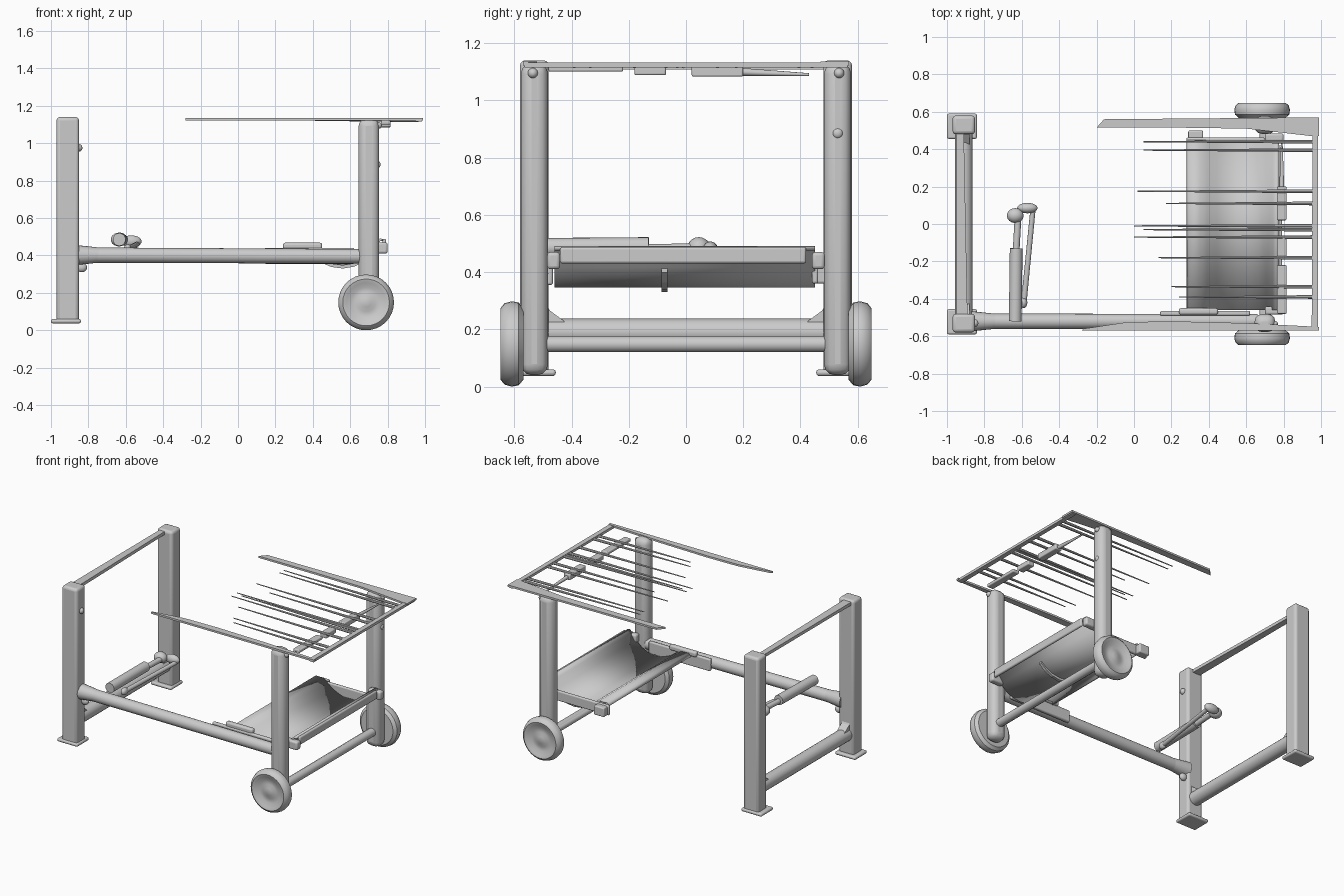
import bpy, bmesh
from math import pi, cos, sin
from mathutils import Vector

if "Cube" in bpy.data.objects:
    bpy.data.objects.remove(bpy.data.objects["Cube"])


def finish(name, bm, smooth=True, bevel=0, segs=3):
    bmesh.ops.recalc_face_normals(bm, faces=bm.faces)
    me = bpy.data.meshes.new(name)
    bm.to_mesh(me)
    bm.free()
    ob = bpy.data.objects.new(name, me)
    bpy.context.collection.objects.link(ob)
    if bevel:
        m = ob.modifiers.new("Bevel", 'BEVEL')
        m.width, m.segments = bevel, segs
    if smooth:
        bpy.ops.object.select_all(action='DESELECT')
        bpy.context.view_layer.objects.active = ob
        ob.select_set(True)
        bpy.ops.object.shade_smooth_by_angle(angle=0.7)
    return ob


def box(name, lo, hi, bevel=0.0):
    bm = bmesh.new()
    bmesh.ops.create_cube(bm, size=1)
    for v in bm.verts:
        v.co = [(a + b) / 2 + c * (b - a) for a, b, c in zip(lo, hi, v.co)]
    return finish(name, bm, True, bevel)


def rod(name, a, b, r1, r2=None, n=20):
    a, b = Vector(a), Vector(b)
    d = b - a
    bm = bmesh.new()
    bmesh.ops.create_cone(bm, cap_ends=True, segments=n, radius1=r1,
                          radius2=r1 if r2 is None else r2, depth=d.length)
    bm.transform(d.to_track_quat('Z', 'Y').to_matrix().to_4x4())
    bmesh.ops.translate(bm, verts=bm.verts, vec=(a + b) / 2)
    return finish(name, bm)


def ball(name, c, size):
    bm = bmesh.new()
    bmesh.ops.create_uvsphere(bm, u_segments=16, v_segments=10, radius=1)
    for v in bm.verts:
        v.co = [p + q * s for p, q, s in zip(c, v.co, size)]
    return finish(name, bm)


def prism(name, pts, depth):
    bm = bmesh.new()
    f = bm.faces.new([bm.verts.new(p) for p in pts])
    r = bmesh.ops.extrude_face_region(bm, geom=[f])
    bmesh.ops.translate(bm, vec=depth,
                        verts=[v for v in r['geom'] if isinstance(v, bmesh.types.BMVert)])
    return finish(name, bm, False)


def plate(name, pts, z0, z1):
    return prism(name, [(x, y, z0) for x, y in pts], (0, 0, z1 - z0))


def wheel(name, s):
    # lathe of (radius, y) profile about the axle
    prof = [(0, .640), (.025, .638), (.05, .628), (.08, .628), (.105, .642), (.125, .648),
            (.142, .634), (.149, .61), (.145, .585), (.125, .568), (0, .568)]
    bm = bmesh.new()
    n = 32
    rings = [[bm.verts.new((.685 + r * cos(2 * pi * i / n), s * y, .149 + r * sin(2 * pi * i / n)))
              for i in range(n)] for r, y in prof]
    for a, b in zip(rings, rings[1:]):
        for i in range(n):
            j = (i + 1) % n
            bm.faces.new((a[i], a[j], b[j], b[i]))
    bmesh.ops.remove_doubles(bm, verts=bm.verts, dist=1e-5)
    finish(name, bm)


# Posts, feet, wheels and bolts on both sides
for side, s in (("front", -1), ("back", 1)):
    def sbox(name, lo, hi, bevel=0.0):
        y = sorted((s * lo[1], s * hi[1]))
        return box(side + name, (lo[0], y[0], lo[2]), (hi[0], y[1], hi[2]), bevel)
    sbox("_left_post", (-.97, .48, .04), (-.85, .58, 1.14), .018)
    sbox("_left_foot", (-1.0, .455, .037), (-.84, .59, .06), .01)
    sbox("_right_post", (.645, .482, .04), (.755, .577, 1.13), .038)
    wheel(side + "_wheel", s)
    ball(side + "_post_bolt", (.75, s * .535, 1.095), (.02, .018, .018))
    sbox("_tray_mount", (.70, .44, .41), (.80, .485, .47), .012)
    # gusset blending the left cross bar into the post
    prism(side + "_left_gusset", [(-.94, s * .5, .2), (-.94, s * .5, .31), (-.94, s * .475, .265),
                                  (-.94, s * .43, .232), (-.94, s * .4, .2)], (.06, 0, 0))
ball("left_post_bolt", (-.85, -.53, .975), (.018, .02, .02))
ball("right_post_bolt", (.75, .53, .885), (.012, .018, .018))
ball("rail_bolt", (-.835, -.51, .335), (.028, .02, .025))

# Long front rail with flared joint
rod("front_rail", (-.87, -.52, .402), (.66, -.52, .395), .041, .039)
rod("rail_joint", (-.87, -.52, .402), (-.74, -.52, .402), .054, .04)
# Cross bars at each end
rod("left_cross_bar", (-.91, -.5, .19), (-.91, .5, .19), .047)
rod("right_cross_bar", (.705, -.5, .148), (.705, .5, .148), .028)
rod("axle", (.69, -.6, .149), (.69, .6, .149), .02)
# Thin tapering top bar on the left
plate("left_top_bar", [(-.95, -.5), (-.89, -.5), (-.91, .5), (-.95, .5)], 1.108, 1.13)

# Grill frame
plate("grill_front_strip", [(-.28, -.57), (.99, -.57), (.99, -.55), (.6, -.53), (.2, -.52),
                            (-.04, -.525), (-.27, -.56)], 1.122, 1.135)
plate("grill_back_strip", [(-.2, .515), (.25, .515), (.6, .51), (.95, .47), (.99, .47),
                           (.99, .57), (-.16, .56)], 1.122, 1.135)
plate("grill_end_strip", [(.95, -.565), (.985, -.565), (.985, .565), (.955, .565)], 1.115, 1.133)
# Tapering grill rods: y, left end
for y, x in [(.44, .05), (.395, .05), (.175, .02), (.11, .17), (-.01, 0), (-.03, .05),
             (-.07, 0), (-.18, .13), (-.335, .2), (-.39, .24)]:
    rod("grill_rod", (.965, y, 1.122), (x, y, 1.129), .010, .003, 8)
# Supports under the grill
for y0, y1, z in [(.02, .2, 1.095), (-.18, -.07, 1.10), (-.48, -.22, 1.112)]:
    box("grill_support", (.765, y0, z - .012), (.815, y1, 1.122), .006)
rod("grill_support_tip", (.79, .18, 1.1), (.79, .43, 1.09), .014, .005, 10)

# Curved trough-shaped sheet tray: profile in x, z
prof = [(.285, .425), (.295, .445), (.35, .442), (.39, .42), (.44, .385), (.50, .36), (.56, .352),
        (.62, .362), (.67, .385), (.71, .42), (.745, .47), (.76, .485), (.775, .482)]
bm = bmesh.new()
rows = [[bm.verts.new((x, y, z)) for x, z in prof] for y in (-.46, .45)]
for i in range(len(prof) - 1):
    bm.faces.new((rows[0][i], rows[0][i + 1], rows[1][i + 1], rows[1][i]))
tray = finish("tray", bm)
m = tray.modifiers.new("Solidify", 'SOLIDIFY')
m.thickness, m.offset = .012, 0
# Hand bar along the tray's outer edge
box("tray_bar", (.772, -.44, .43), (.792, .42, .488), .009)
# Curved rib under the tray and side flanges
under = prof[3:10]
ribs = under + [(x, z - .022) for x, z in reversed(under)]
prism("tray_rib", [(x, -.085, z) for x, z in ribs], (0, .02, 0))
box("tray_front_flange", (.14, -.49, .355), (.62, -.465, .44), .008)
box("tray_front_cap", (.24, -.485, .43), (.45, -.45, .468), .012)
box("tray_back_flange", (.28, .44, .36), (.70, .462, .43), .008)
box("tray_back_tab", (.29, .45, .36), (.37, .5, .425), .008)

# Swing arm on the left with clamp head and stay
rod("arm_tube", (-.635, -.52, .485), (-.63, -.13, .488), .034)
rod("arm_neck", (-.63, -.14, .48), (-.62, .04, .482), .018)
rod("arm_stay", (-.59, -.43, .435), (-.54, .08, .46), .015, .014)
ball("stay_end", (-.59, -.42, .435), (.02, .03, .025))
ball("clamp_left", (-.635, .045, .485), (.045, .04, .037))
ball("clamp_right", (-.57, .085, .475), (.055, .028, .032))
